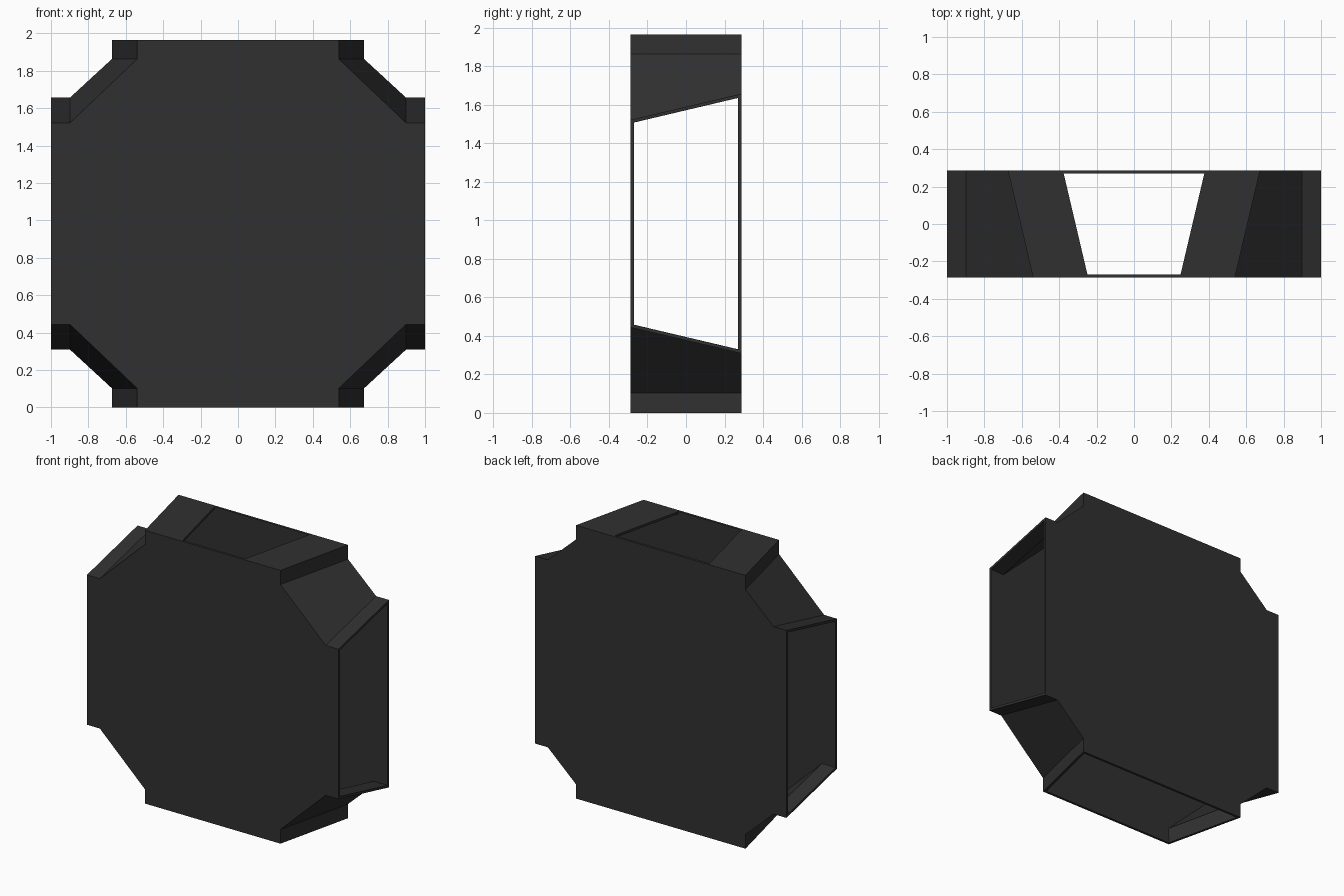
import bpy, bmesh

if "Cube" in bpy.data.objects:
    bpy.data.objects.remove(bpy.data.objects["Cube"])

D, T = 0.287, 0.017          # half depth, wall thickness
HX, HZ, LIP = 1.0, 0.9825, 0.102
FRONT, BACK = 0.539, 0.674   # half width of the openings at front / back

dark = bpy.data.materials.new("dark_grey")
dark.diffuse_color = (0.03, 0.03, 0.03, 1)
dark.use_nodes = True
dark.node_tree.nodes["Principled BSDF"].inputs["Base Color"].default_value = dark.diffuse_color


def outline(w):
    """Four-armed outline, counter-clockwise in x/z, starting on the right arm."""
    q = [(HX, w), (HX - LIP, w), (w, HZ - LIP), (w, HZ)]
    pts = list(q)
    pts += [(-x, z) for x, z in reversed(q)]
    pts += [(-x, -z) for x, z in q]
    pts += [(x, -z) for x, z in reversed(q)]
    return pts


def finish(bm, name):
    me = bpy.data.meshes.new(name)
    bm.to_mesh(me)
    bm.free()
    me.materials.append(dark)
    ob = bpy.data.objects.new(name, me)
    bpy.context.collection.objects.link(ob)
    return ob


# Duct shell: front and back plates joined by the four stepped corner walls
bm = bmesh.new()
f = [bm.verts.new((x, -D, z + HZ)) for x, z in outline(FRONT)]
b = [bm.verts.new((x, D, z + HZ)) for x, z in outline(BACK)]
bm.faces.new(f)
bm.faces.new(b[::-1])
for i in range(16):
    if i % 4 != 3:           # every fourth edge is an open duct mouth
        j = i + 1
        bm.faces.new((f[j], f[i], b[i], b[j]))
shell = finish(bm, "duct_shell")
mod = shell.modifiers.new("wall", "SOLIDIFY")
mod.thickness = T
mod.offset = -1
mod.use_even_offset = True
mod.use_quality_normals = True

# Flush cover strips that narrow the top mouth
slope = (BACK - FRONT) / (2 * D)
mid = (FRONT + BACK) / 2
y = D - T
for side, s in (("left", -1), ("right", 1)):
    bm = bmesh.new()
    rings = []
    for z in (2 * HZ - T, 2 * HZ):
        rings.append([bm.verts.new((s * (mid + slope * yy - off), yy, z))
                      for yy, off in ((-y, 0.294), (-y, T), (y, T), (y, 0.294))])
    lo, hi = rings
    bm.faces.new(lo[::-1])
    bm.faces.new(hi)
    for i in range(4):
        j = (i + 1) % 4
        bm.faces.new((lo[i], lo[j], hi[j], hi[i]))
    bmesh.ops.recalc_face_normals(bm, faces=bm.faces[:])
    finish(bm, "top_cover_" + side)
